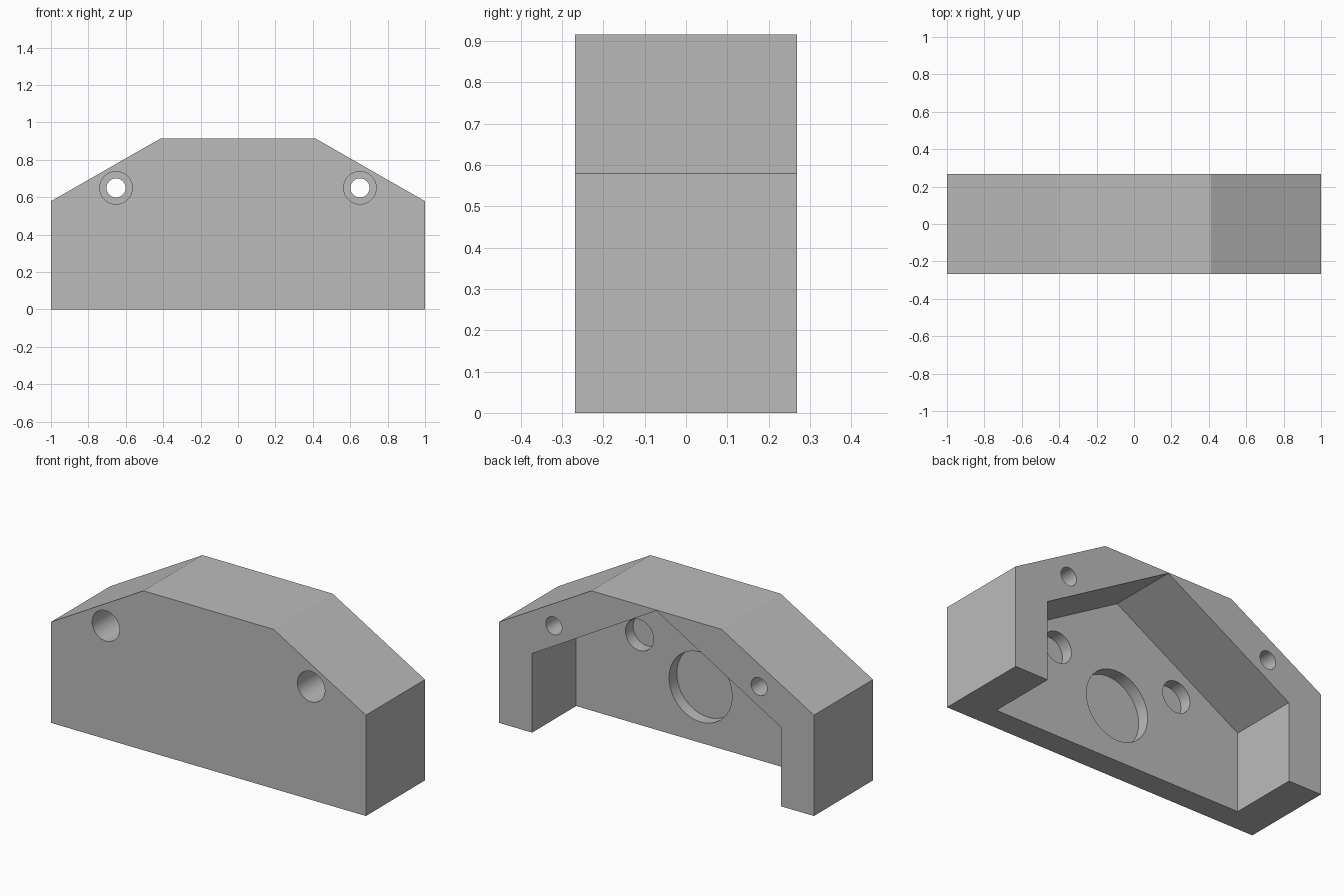
import bpy
import bmesh
import math
from mathutils import Matrix, Vector

cube = bpy.data.objects.get("Cube")
if cube:
    bpy.data.objects.remove(cube, do_unlink=True)

FRONT, BACK = -0.268, 0.268
FLOOR = -0.132            # inner face of the front plate
POCKET = FLOOR - 0.07     # bottom of the round pockets
BORE_END = FRONT + 0.3    # end of the wide screw bore

grey = bpy.data.materials.new("plain_grey")
grey.use_nodes = True
color = (0.5, 0.5, 0.5, 1)
grey.diffuse_color = color
grey.node_tree.nodes["Principled BSDF"].inputs["Base Color"].default_value = color


def finish(name, bm):
    bmesh.ops.recalc_face_normals(bm, faces=bm.faces)
    mesh = bpy.data.meshes.new(name)
    bm.to_mesh(mesh)
    bm.free()
    mesh.materials.append(grey)
    obj = bpy.data.objects.new(name, mesh)
    bpy.context.collection.objects.link(obj)
    return obj


def prism(name, half_profile, y0, y1):
    """Mirror a right-hand x/z profile and extrude it along y."""
    points = half_profile + [(-x, z) for x, z in reversed(half_profile) if x > 0]
    bm = bmesh.new()
    face = bm.faces.new([bm.verts.new((x, y0, z)) for x, z in points])
    moved = bmesh.ops.extrude_face_region(bm, geom=[face])["geom"]
    verts = [v for v in moved if isinstance(v, bmesh.types.BMVert)]
    bmesh.ops.translate(bm, verts=verts, vec=Vector((0, y1 - y0, 0)))
    return finish(name, bm)


def rod(name, x, z, radius, y0, y1):
    """Round cutter lying along y."""
    bm = bmesh.new()
    place = Matrix.Translation((x, (y0 + y1) / 2, z)) @ Matrix.Rotation(math.pi / 2, 4, "X")
    bmesh.ops.create_cone(bm, cap_ends=True, segments=64, radius1=radius,
                          radius2=radius, depth=y1 - y0, matrix=place)
    return finish(name, bm)


# Outer block with sloping shoulders
housing = prism("housing", [(1, 0), (1, 0.579), (0.413, 0.915)], FRONT, BACK)

# Gabled cavity, open to the back and underside
cutters = [prism("cavity_cutter", [(0.79, -0.1), (0.79, 0.454), (0, 0.911)], FLOOR, BACK + 0.1)]

# Round pockets sunk into the front plate
cutters.append(rod("large_pocket_cutter", 0, 0.32, 0.2, POCKET, FLOOR + 0.05))
for side, s in (("left", 1), ("right", -1)):
    cutters.append(rod(side + "_pocket_cutter", s * 0.388, 0.515, 0.089, POCKET, FLOOR + 0.05))
    # Stepped screw holes through the shoulders
    cutters.append(rod(side + "_bore_cutter", s * 0.652, 0.65, 0.087, FRONT - 0.1, BORE_END))
    cutters.append(rod(side + "_hole_cutter", s * 0.652, 0.65, 0.051, BORE_END - 0.05, BACK + 0.1))

for cutter in cutters:
    mod = housing.modifiers.new(cutter.name, "BOOLEAN")
    mod.operation = "DIFFERENCE"
    mod.solver = "EXACT"
    mod.object = cutter

# Bake the cuts and drop the cutters
bpy.context.view_layer.update()
cut = housing.evaluated_get(bpy.context.evaluated_depsgraph_get())
housing_mesh = bpy.data.meshes.new_from_object(cut)
housing.modifiers.clear()
housing.data = housing_mesh
for cutter in cutters:
    bpy.data.objects.remove(cutter, do_unlink=True)

# Smooth hole walls, sharp edges elsewhere
bpy.ops.object.select_all(action="DESELECT")
housing.select_set(True)
bpy.context.view_layer.objects.active = housing
bpy.ops.object.shade_smooth_by_angle(angle=math.radians(25))
